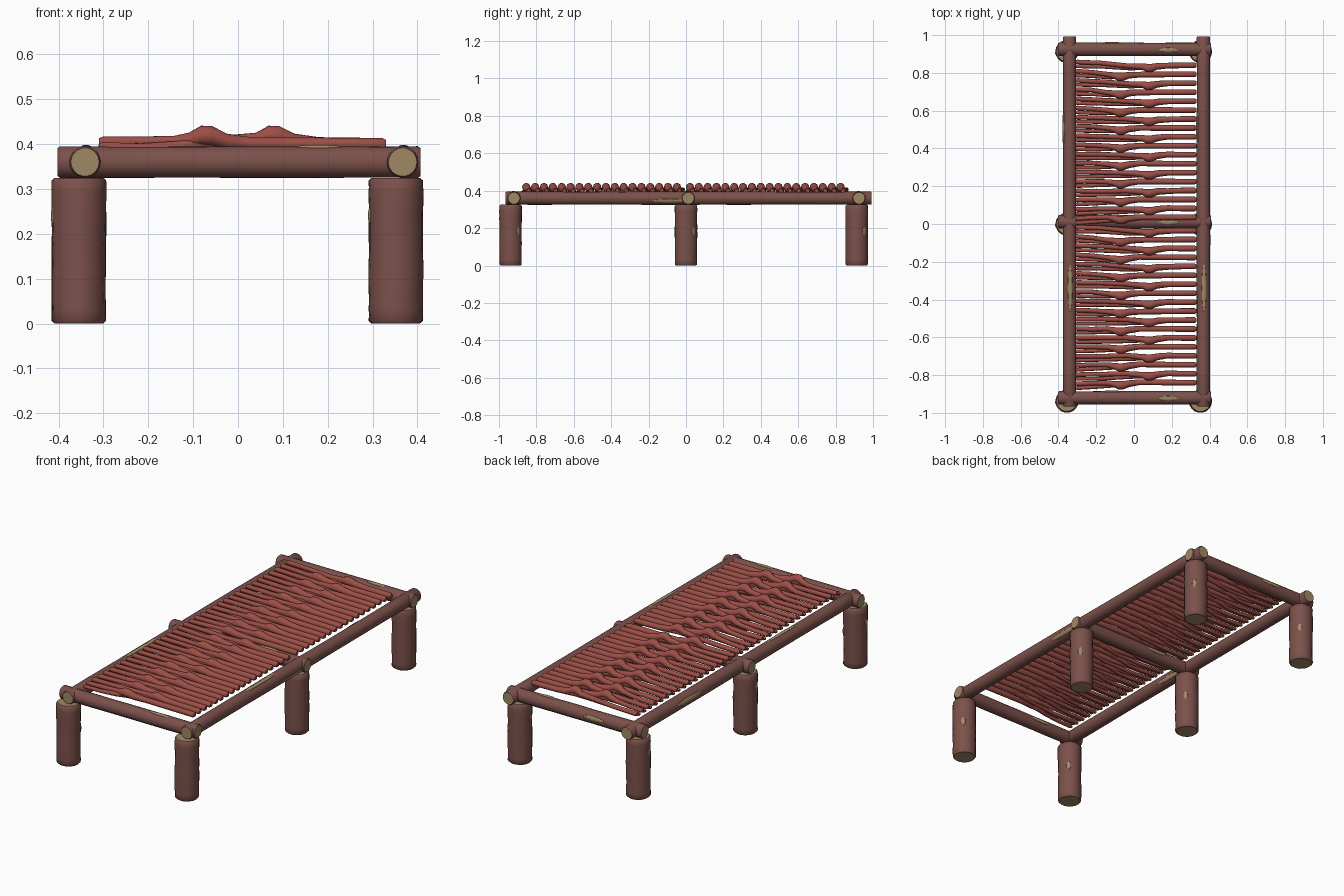
import bpy, bmesh, math, random
from mathutils import Vector, Matrix

if "Cube" in bpy.data.objects:
    bpy.data.objects.remove(bpy.data.objects["Cube"])

random.seed(4)


def material(name, rgb):
    m = bpy.data.materials.new(name)
    m.diffuse_color = (*rgb, 1)
    m.use_nodes = True
    m.node_tree.nodes["Principled BSDF"].inputs["Base Color"].default_value = m.diffuse_color
    return m


BARK = material("bark", (0.20, 0.082, 0.07))
TWIG = material("twig_bark", (0.33, 0.078, 0.062))
WOOD = material("cut_wood", (0.35, 0.25, 0.13))


def tube(bm, pts, radii, sides, noise=0.0, cap=0):
    """Skin rings along a nearly straight path and close both ends."""
    pts = [Vector(p) for p in pts]
    rot = (pts[-1] - pts[0]).to_track_quat('Z', 'Y')
    rings = []
    for p, r in zip(pts, radii):
        ring = []
        for k in range(sides):
            a = math.tau * k / sides
            q = r + random.uniform(-noise, noise)
            ring.append(bm.verts.new(p + rot @ Vector((q * math.cos(a), q * math.sin(a), 0))))
        rings.append(ring)
    for a, b in zip(rings, rings[1:]):
        for k in range(sides):
            j = (k + 1) % sides
            bm.faces.new((a[k], a[j], b[j], b[k])).smooth = True
    for ring in (rings[0][::-1], rings[-1]):
        bm.faces.new(ring).material_index = cap


def finish(bm, name, mats):
    me = bpy.data.meshes.new(name)
    bm.to_mesh(me)
    bm.free()
    for m in mats:
        me.materials.append(m)
    ob = bpy.data.objects.new(name, me)
    bpy.context.collection.objects.link(ob)


def log(name, start, end, r, patches):
    """Log with chamfered cut ends; patches = (fraction along, outward direction, half length)."""
    start, end = Vector(start), Vector(end)
    length = (end - start).length
    axis = (end - start) / length
    c = 0.006 / length
    fr = [0, c] + [0.1 + 0.8 * i / 6 for i in range(7)] + [1 - c, 1]
    radii = [r * 0.9] + [r * random.uniform(0.985, 1.02) for _ in fr[2:]] + [r * 0.9]
    bm = bmesh.new()
    tube(bm, [start.lerp(end, f) for f in fr], radii, 18, r * 0.012, 1)
    # peeled bark patches, nearly flush with the surface
    for f, out, half in patches:
        n = Vector(out).normalized()
        side = axis.cross(n)
        rot = Matrix((n, side, axis)).transposed().to_4x4()
        pos = start.lerp(end, f) + n * (r * 0.97)
        res = bmesh.ops.create_uvsphere(
            bm, u_segments=12, v_segments=8, radius=1,
            matrix=Matrix.Translation(pos) @ rot @ Matrix.Diagonal((0.0045, 0.012, half, 1)))
        for face in {f2 for v in res['verts'] for f2 in v.link_faces}:
            face.material_index = 1
            face.smooth = True
    finish(bm, name, (BARK, WOOD))


# six legs
for row, y in (("front", -0.938), ("middle", 0.0), ("back", 0.913)):
    for side, x in (("left", -0.355), ("right", 0.352)):
        log(f"{row}_{side}_leg", (x, y, 0), (x, y, 0.325), 0.06,
            [(0.56, (0.72, 0.69, 0), 0.025), (0.74, (-1, -0.15, 0), 0.02)])

# two long rails
for side, x in (("left", -0.341), ("right", 0.367)):
    log(f"{side}_long_rail", (x, -0.965, 0.36), (x, 0.993, 0.36), 0.035,
        [(0.32, (0.1, 0, 1), 0.13), (0.75, (-1, 0, 0.3), 0.1), (0.45, (1, 0, -0.5), 0.1)])

# three cross rails
for row, y in (("front", -0.92), ("middle", 0.012), ("back", 0.925)):
    log(f"{row}_cross_rail", (-0.402, y, 0.36), (0.407, y, 0.36), 0.035,
        [(0.72, (0, -0.1, 1), 0.055), (0.35, (0, 1, 0.2), 0.06)])


def twig(name, y, fan, knob):
    """Forked twig: single stem on the right, knob, two thin prongs on the left."""
    def j():
        return random.uniform(-0.003, 0.003)
    z = 0.398
    bm = bmesh.new()
    # main stem with the raised knob and first prong
    left = -0.31
    span = knob - left
    pts = [(left, y + fan + 0.006, z + 0.007), (left + 0.008, y + fan + 0.006, z + 0.007),
           (left + span * 0.35, y + fan * 0.7 + 0.004 + j(), z + 0.007),
           (left + span * 0.7, y + j(), z + 0.008),
           (knob - 0.04, y - 0.006, z + 0.012), (knob - 0.012, y - 0.014, z + 0.022),
           (knob + 0.012, y - 0.014, z + 0.021), (knob + 0.045, y - 0.005, z + 0.008),
           (knob + 0.1, y + j(), z + 0.003), (0.25, y, z + 0.002),
           (0.322, y, z + 0.001), (0.33, y, z + 0.001)]
    radii = [0.008, 0.012, 0.012, 0.013, 0.016, 0.022, 0.022, 0.018, 0.015, 0.015, 0.015, 0.010]
    tube(bm, pts, radii, 10, 0.0004)
    # second prong
    off = -0.017
    pts = [(left, y + fan + off, z - 0.003), (left + 0.008, y + fan + off, z - 0.003),
           (left + span * 0.4, y + fan * 0.6 + off + j(), z - 0.006),
           (left + span * 0.75, y + off * 0.9, z - 0.002), (knob, y - 0.008, z + 0.006),
           (knob + 0.05, y - 0.002, z)]
    tube(bm, pts, [0.006, 0.010, 0.010, 0.012, 0.015, 0.010], 10, 0.0004)
    finish(bm, name, (TWIG,))


# woven bed: 18 twigs per half, knobs alternating between two positions
for half, low in (("front", -0.84), ("back", 0.035)):
    for i in range(18):
        y = low + i * 0.805 / 17
        fan = (i - 8.5) / 8.5 * 0.012
        twig(f"{half}_twig_{i + 1}", y, fan, 0.08 if i % 2 else -0.07)
